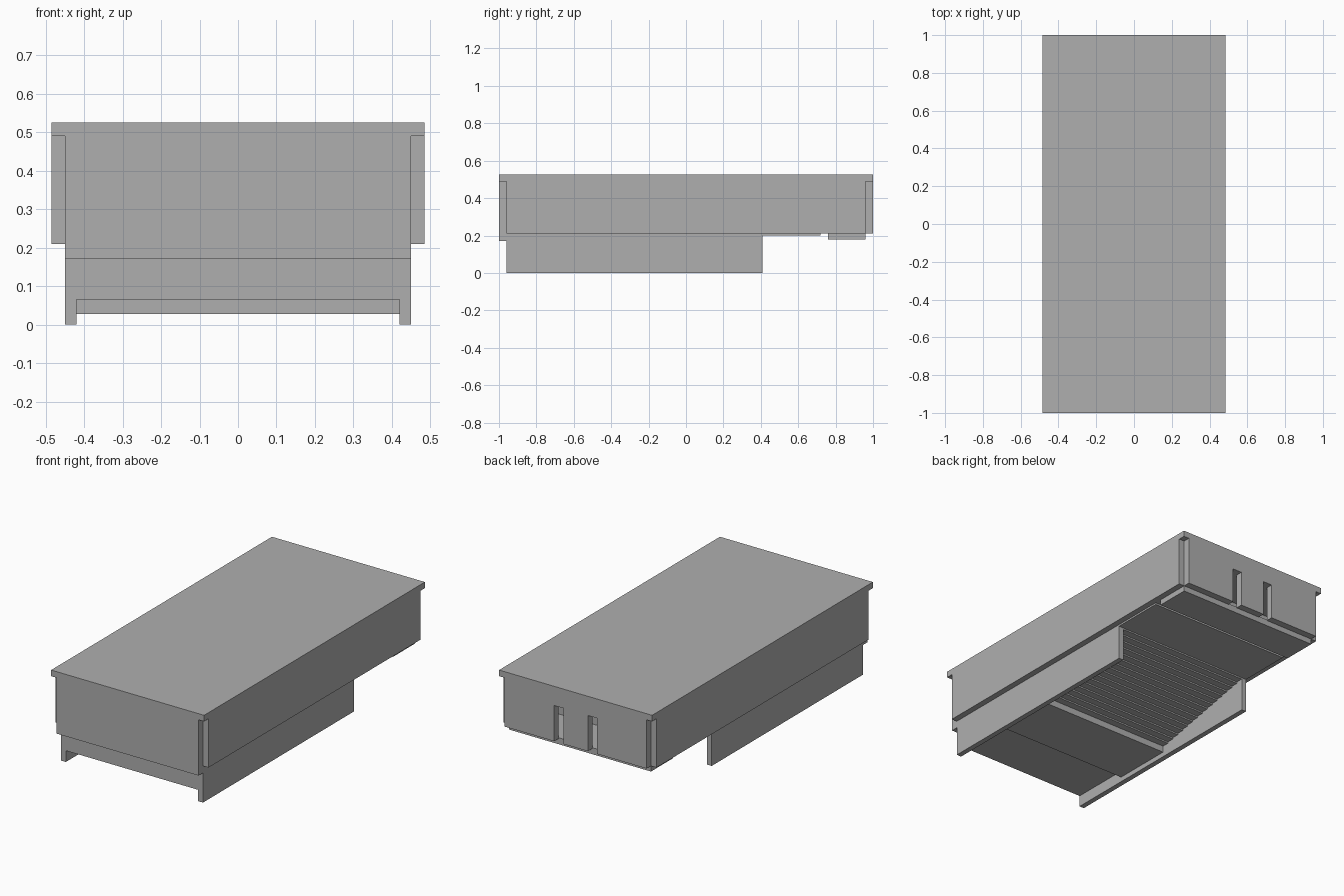
import bpy, bmesh

if "Cube" in bpy.data.objects:
    bpy.data.objects.remove(bpy.data.objects["Cube"])

grey = bpy.data.materials.new("concrete grey")
grey.diffuse_color = (0.43, 0.43, 0.43, 1)
grey.use_nodes = True
grey.node_tree.nodes["Principled BSDF"].inputs["Base Color"].default_value = grey.diffuse_color


def finish(name, bm):
    bmesh.ops.recalc_face_normals(bm, faces=bm.faces)
    mesh = bpy.data.meshes.new(name)
    bm.to_mesh(mesh)
    bm.free()
    mesh.materials.append(grey)
    obj = bpy.data.objects.new(name, mesh)
    bpy.context.collection.objects.link(obj)
    return obj


def extrude(name, points, to_3d, offset):
    """Extrude a flat outline along an offset vector."""
    bm = bmesh.new()
    face = bm.faces.new([bm.verts.new(to_3d(a, b)) for a, b in points])
    new = bmesh.ops.extrude_face_region(bm, geom=[face])["geom"]
    bmesh.ops.translate(bm, vec=offset,
                        verts=[v for v in new if isinstance(v, bmesh.types.BMVert)])
    return finish(name, bm)


def box(name, x0, x1, y0, y1, z0, z1):
    outline = [(x0, y0), (x1, y0), (x1, y1), (x0, y1)]
    return extrude(name, outline, lambda a, b: (a, b, z0), (0, 0, z1 - z0))


W, IN, SK = 0.485, 0.45, 0.42       # outer, inner and skirt half widths
Y = 0.96                            # inner half length
BASE, CEIL, TOP = 0.21, 0.49, 0.525

# Roof slab and outer walls, leaving notched corners
box("roof_slab", -W, W, -1, 1, CEIL, TOP)
box("front_wall", -IN, IN, -1, -Y, 0.17, CEIL)
for side, s in (("right", 1), ("left", -1)):
    a, b = sorted((s * IN, s * W))
    box(side + "_wall", a, b, -Y, Y, BASE, CEIL)
    a, b = sorted((s * SK, s * IN))
    box(side + "_skirt", a, b, -Y, 0.41, 0, BASE)

# Main body, and the shallow room behind the rear doors
box("main_body", -IN, IN, -Y, 0.72, BASE, CEIL)
box("room_ceiling", -IN, IN, 0.72, Y, 0.415, CEIL)
box("room_floor", -IN, IN, 0.72, Y, BASE, 0.215)

# Rear wall outlined with two door openings
d0, d1, dt = 0.078, 0.136, 0.415
wall = [(-IN, CEIL), (-IN, BASE)]
for a, b in ((-d1, -d0), (d0, d1)):
    wall += [(a, BASE), (a, dt), (b, dt), (b, BASE)]
wall += [(IN, BASE), (IN, CEIL)]
extrude("rear_wall", wall, lambda a, b: (a, Y, b), (0, 1 - Y, 0))

# Underside: front beam, deeper block, then steps rising to the rear
N, y0, y1, z0, z1 = 16, -0.255, 0.41, 0.065, 0.2
profile = [(-Y, BASE), (-Y, 0.065), (-0.61, 0.065), (-0.61, 0.028), (y0, 0.028)]
for i in range(N):
    z = z0 + (z1 - z0) * i / N
    profile += [(y0 + (y1 - y0) * i / N, z), (y0 + (y1 - y0) * (i + 1) / N, z)]
profile += [(y1, z1), (y1, BASE)]
extrude("stepped_underside", profile, lambda a, b: (-SK, a, b), (2 * SK, 0, 0))

# Rear soffit plates
box("soffit_panel", -IN, IN, 0.41, 0.72, 0.2, BASE)
box("rear_sill", -IN, IN, 0.76, Y, 0.178, BASE)
